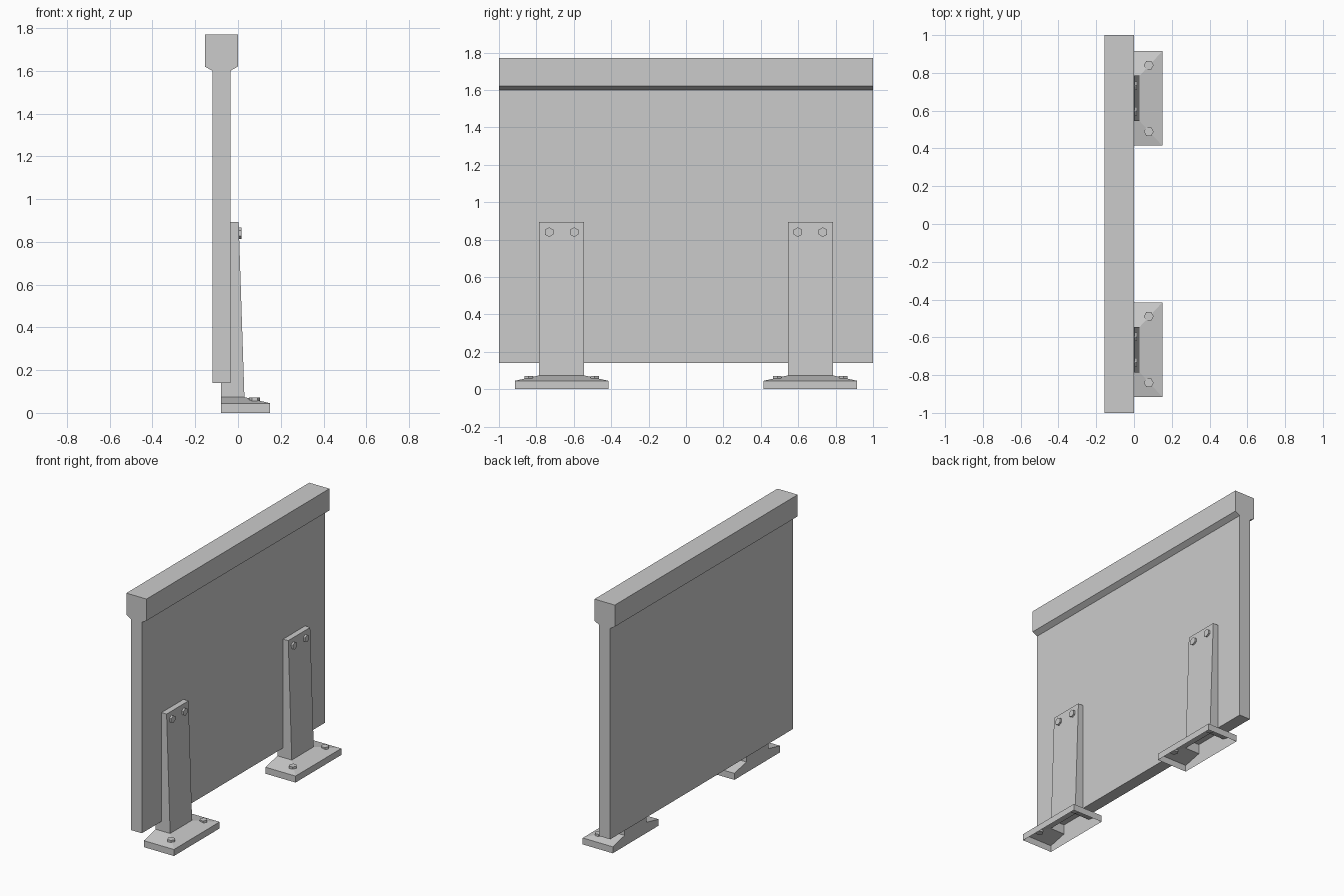
import bpy, bmesh
from math import pi
from mathutils import Matrix

if "Cube" in bpy.data.objects:
    bpy.data.objects.remove(bpy.data.objects["Cube"])


def finish(bm, name):
    bmesh.ops.recalc_face_normals(bm, faces=bm.faces[:])
    mesh = bpy.data.meshes.new(name)
    bm.to_mesh(mesh)
    bm.free()
    obj = bpy.data.objects.new(name, mesh)
    bpy.context.collection.objects.link(obj)
    return obj


def extrude_profile(name, profile, y0, y1, open_bottom=None):
    """Extrude an x/z outline along y; optionally remove the faces at one height."""
    bm = bmesh.new()
    a = [bm.verts.new((x, y0, z)) for x, z in profile]
    b = [bm.verts.new((x, y1, z)) for x, z in profile]
    bm.faces.new(a)
    bm.faces.new(b[::-1])
    n = len(a)
    for i in range(n):
        j = (i + 1) % n
        bm.faces.new((a[i], b[i], b[j], a[j]))
    obj_faces = bm.faces[:]
    bmesh.ops.recalc_face_normals(bm, faces=obj_faces)
    if open_bottom is not None:
        under = [f for f in obj_faces if all(abs(v.co.z - open_bottom) < 1e-5 for v in f.verts)]
        bmesh.ops.delete(bm, geom=under, context='FACES')
    return finish(bm, name)


def base_shell(name, yc):
    """Hollow foot: straight walls, then slopes rising to the post."""
    bm = bmesh.new()

    def ring(x1, half, z):
        return [bm.verts.new(c) for c in ((-0.08, yc - half, z), (x1, yc - half, z),
                                          (x1, yc + half, z), (-0.08, yc + half, z))]

    rings = [ring(0.15, 0.25, 0), ring(0.15, 0.25, 0.045), ring(0.03, 0.12, 0.074)]
    for lo, hi in zip(rings, rings[1:]):
        for i in range(4):
            j = (i + 1) % 4
            bm.faces.new((lo[i], lo[j], hi[j], hi[i]))
    return finish(bm, name)


def hex_bolt(name, centre, depth, along_x=False):
    bm = bmesh.new()
    m = Matrix.Translation(centre)
    if along_x:
        m = m @ Matrix.Rotation(pi / 2, 4, 'Y') @ Matrix.Rotation(pi / 2, 4, 'Z')
    bmesh.ops.create_cone(bm, cap_ends=True, segments=6, radius1=0.026,
                          radius2=0.026, depth=depth,
                          matrix=m @ Matrix.Rotation(0 if along_x else pi / 2, 4, 'Z'))
    return finish(bm, name)


# Wall panel with its wider, chamfered top rail
extrude_profile("wall_panel", [(-0.12, 0.14), (-0.036, 0.14), (-0.036, 1.6), (0, 1.62),
                               (0, 1.77), (-0.155, 1.77), (-0.155, 1.62), (-0.12, 1.6)], -1, 1)

# Two supports: tapered post, hollow foot and bolts
for side, label in ((-1, "left"), (1, "right")):
    yc = side * 0.665
    extrude_profile(label + "_post", [(-0.08, 0.074), (0.03, 0.074), (0.003, 0.893),
                                      (-0.036, 0.893), (-0.036, 0.14), (-0.08, 0.14)],
                    yc - 0.12, yc + 0.12, open_bottom=0.074)
    base_shell(label + "_foot", yc)
    for s in (-1, 1):
        hex_bolt(f"{label}_post_bolt", (0.009, yc + s * 0.067, 0.84), 0.016, along_x=True)
        hex_bolt(f"{label}_foot_bolt", (0.078, yc + s * 0.176, 0.06), 0.024)
